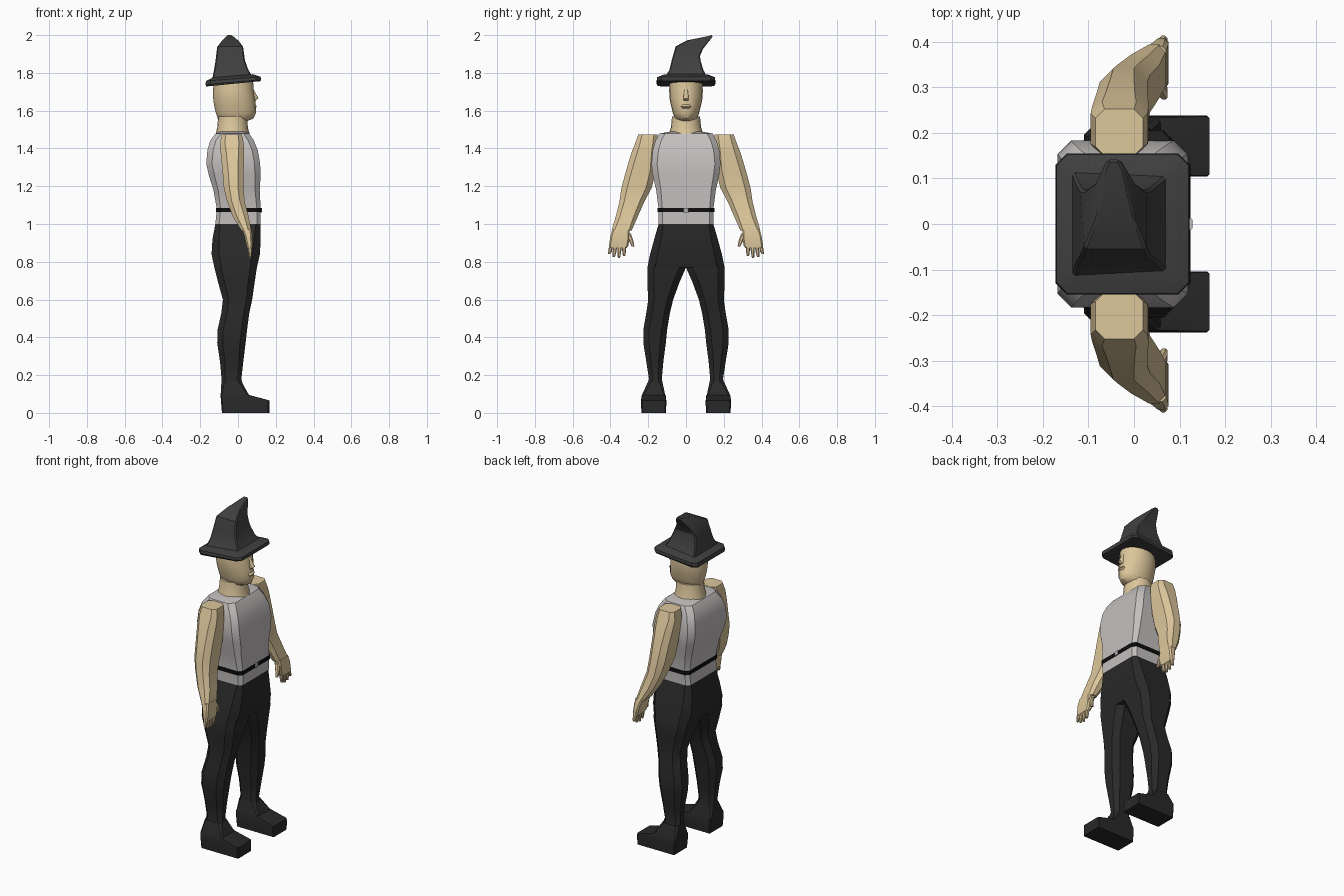
import bpy, bmesh, math


def material(name, r, g, b):
    m = bpy.data.materials.new(name)
    m.diffuse_color = (r, g, b, 1)
    return m


SKIN = material("skin", 0.72, 0.57, 0.33)
SHIRT = material("shirt", 0.55, 0.52, 0.52)
CLOTH = material("trousers", 0.022, 0.022, 0.022)
FELT = material("felt", 0.05, 0.05, 0.05)
BLACK = material("belt", 0.004, 0.004, 0.004)
METAL = material("buckle", 0.5, 0.5, 0.5)


def box_ring(x0, x1, y0, y1, z, c=0.02, tilt_x=0, tilt_y=0):
    """Rectangle with cut corners; tilts raise the far x / y edge."""
    pts = [(x0 + c, y0), (x1 - c, y0), (x1, y0 + c), (x1, y1 - c),
           (x1 - c, y1), (x0 + c, y1), (x0, y1 - c), (x0, y0 + c)]
    return [(x, y, z + tilt_x * (x - x0) / (x1 - x0) + tilt_y * (y - y0) / (y1 - y0))
            for x, y in pts]


def oval_ring(x0, x1, w, z, tilt=0, n=20):
    cx, r = (x0 + x1) / 2, (x1 - x0) / 2
    ang = [2 * math.pi * i / n for i in range(n)]
    return [(cx + r * math.cos(a), w * math.sin(a), z + tilt * math.cos(a)) for a in ang]


def loft(name, rings, mat, side=1, angle=30):
    bm = bmesh.new()
    rows = [[bm.verts.new((x, y * side, z)) for x, y, z in r] for r in rings]
    n = len(rows[0])
    for a, b in zip(rows, rows[1:]):
        for i in range(n):
            j = (i + 1) % n
            bm.faces.new((a[i], a[j], b[j], b[i]))
    bm.faces.new(rows[0])
    bm.faces.new(rows[-1])
    bmesh.ops.recalc_face_normals(bm, faces=bm.faces)
    me = bpy.data.meshes.new(name)
    bm.to_mesh(me)
    bm.free()
    me.materials.append(mat)
    ob = bpy.data.objects.new(name, me)
    bpy.context.collection.objects.link(ob)
    bpy.ops.object.select_all(action='DESELECT')
    ob.select_set(True)
    bpy.context.view_layer.objects.active = ob
    bpy.ops.object.shade_smooth_by_angle(angle=math.radians(angle))
    return ob


# Sleeveless top
loft("torso", [box_ring(x0, x1, -w, w, z, c) for x0, x1, w, z, c in [
    (-.12, .12, .145, 1.0, .02), (-.112, .12, .145, 1.08, .02),
    (-.13, .115, .158, 1.18, .025), (-.155, .12, .176, 1.26, .03),
    (-.168, .117, .183, 1.32, .03), (-.162, .105, .176, 1.39, .03),
    (-.148, .085, .162, 1.44, .03), (-.12, .06, .142, 1.478, .03),
    (-.09, .035, .08, 1.49, .025)]], SHIRT)

# Belt and buckle
loft("belt", [box_ring(-.117, .124, -.15, .15, z) for z in (1.063, 1.085)], BLACK)
loft("buckle", [box_ring(.11, .128, -.012, .012, z, .002) for z in (1.062, 1.086)], METAL)

# Neck and head
loft("neck", [oval_ring(x0, x1, w, z) for x0, x1, w, z in [
    (-.118, .062, .092, 1.475), (-.11, .052, .08, 1.51), (-.105, .05, .074, 1.57)]], SKIN)
loft("head", [oval_ring(x0, x1, w, z, t) for x0, x1, w, z, t in [
    (-.08, .05, .045, 1.545, 0), (-.108, .083, .06, 1.56, 0),
    (-.118, .096, .07, 1.59, 0), (-.127, .094, .08, 1.63, 0),
    (-.132, .09, .088, 1.67, 0), (-.132, .083, .089, 1.71, 0),
    (-.128, .08, .085, 1.755, 0)]], SKIN, angle=40)
loft("nose", [box_ring(.06, x1, -w, w, z, .004) for x1, w, z in [
    (.082, .008, 1.715), (.108, .014, 1.665), (.09, .012, 1.652)]], SKIN, angle=60)
loft("lips", [box_ring(.06, x1, -w, w, z, .006) for x1, w, z in [
    (.094, .02, 1.612), (.1, .026, 1.622), (.094, .02, 1.632)]], SKIN, angle=60)

# Hat brim and bent crown
loft("hat_brim", [box_ring(x0, x1, -w, w, z, c, t) for x0, x1, w, z, c, t in [
    (-.168, .118, .15, 1.728, .025, .028), (-.172, .122, .155, 1.738, .025, .026),
    (-.17, .12, .153, 1.757, .025, .022), (-.135, .08, .115, 1.775, .015, .018)]], FELT)
loft("hat_crown", [box_ring(x0, x1, y0, y1, z, c, 0, t) for x0, x1, y0, y1, z, c, t in [
    (-.135, .08, -.113, .113, 1.775, .006, 0), (-.127, .055, -.088, .092, 1.815, .006, 0),
    (-.119, .037, -.076, .077, 1.865, .006, 0),
    (-.11, .027, -.055, .074, 1.94, .006, -.05),
    (-.085, .003, .005, .09, 1.972, .004, -.045),
    (-.062, -.026, .12, .137, 1.995, .002, -.008),
    (-.055, -.035, .136, .141, 2.0, .001, -.006)]], FELT)

# Hips
loft("hips", [box_ring(x0, x1, -w, w, z, c) for x0, x1, w, z, c in [
    (-.12, .12, .145, 1.0, .025), (-.135, .12, .168, .92, .035),
    (-.14, .116, .19, .84, .04), (-.125, .1, .204, .77, .04)]], CLOTH)

for side, label in ((1, "left"), (-1, "right")):
    # Leg with shoe
    loft(label + "_leg", [box_ring(x0, x1, y0, y1, z, c) for x0, x1, y0, y1, z, c in [
        (-.125, .1, .0, .185, .84, .035), (-.125, .1, .0, .205, .77, .035),
        (-.105, .088, .035, .205, .69, .035), (-.08, .075, .068, .2, .6, .03),
        (-.088, .06, .085, .21, .53, .03), (-.108, .048, .1, .226, .44, .03),
        (-.11, .04, .107, .226, .37, .03), (-.095, .028, .12, .21, .27, .025),
        (-.087, .018, .128, .196, .18, .02), (-.088, .025, .122, .205, .15, .02)]],
        CLOTH, side)
    shoe = [box_ring(-.088, .022, .124, .204, .16, .015),
            box_ring(-.092, .058, .11, .233, .095, .008),
            box_ring(-.092, .166, .106, .236, .09, .006, -.024),
            box_ring(-.09, .166, .104, .238, .06, .006, -.01),
            box_ring(-.085, .166, .106, .236, .0, .006)]
    loft(label + "_shoe", shoe, CLOTH, side)

    # Arm
    loft(label + "_arm", [box_ring(x0, x1, y0, y1, z, c) for x0, x1, y0, y1, z, c in [
        (-.085, .02, .15, .252, 1.475, .02), (-.095, .03, .15, .268, 1.43, .025),
        (-.092, .032, .152, .288, 1.38, .03), (-.082, .03, .16, .318, 1.28, .03),
        (-.075, .03, .182, .342, 1.19, .03), (-.058, .035, .22, .352, 1.12, .025),
        (-.028, .056, .255, .372, 1.04, .022), (.018, .07, .288, .394, .965, .015)]],
        SKIN, side)

    # Palm, fingers and thumb
    loft(label + "_palm", [box_ring(x0, x1, y0, y1, z, .008) for x0, x1, y0, y1, z in [
        (.022, .07, .3, .39, .972), (.035, .075, .298, .4, .935),
        (.045, .076, .305, .408, .885), (.05, .074, .315, .405, .872)]], SKIN, side)
    for i, (ya, yb, zb) in enumerate([(.395, .408, .84), (.374, .382, .825),
                                      (.351, .355, .82), (.327, .328, .83)]):
        loft(f"{label}_finger_{i + 1}", [
            box_ring(x - r, x + r, y - r, y + r, z, r * .5) for x, y, r, z in [
                (.06, ya, .011, .892), (.064, (ya + yb) / 2, .01, .855),
                (.064, yb, .006, zb)]], SKIN, side)
    loft(label + "_thumb", [box_ring(x - r, x + r, y - r, y + r, z, r * .5)
                            for x, y, r, z in [(.052, .308, .016, .95),
                                               (.062, .292, .012, .915),
                                               (.066, .28, .007, .88)]], SKIN, side)
